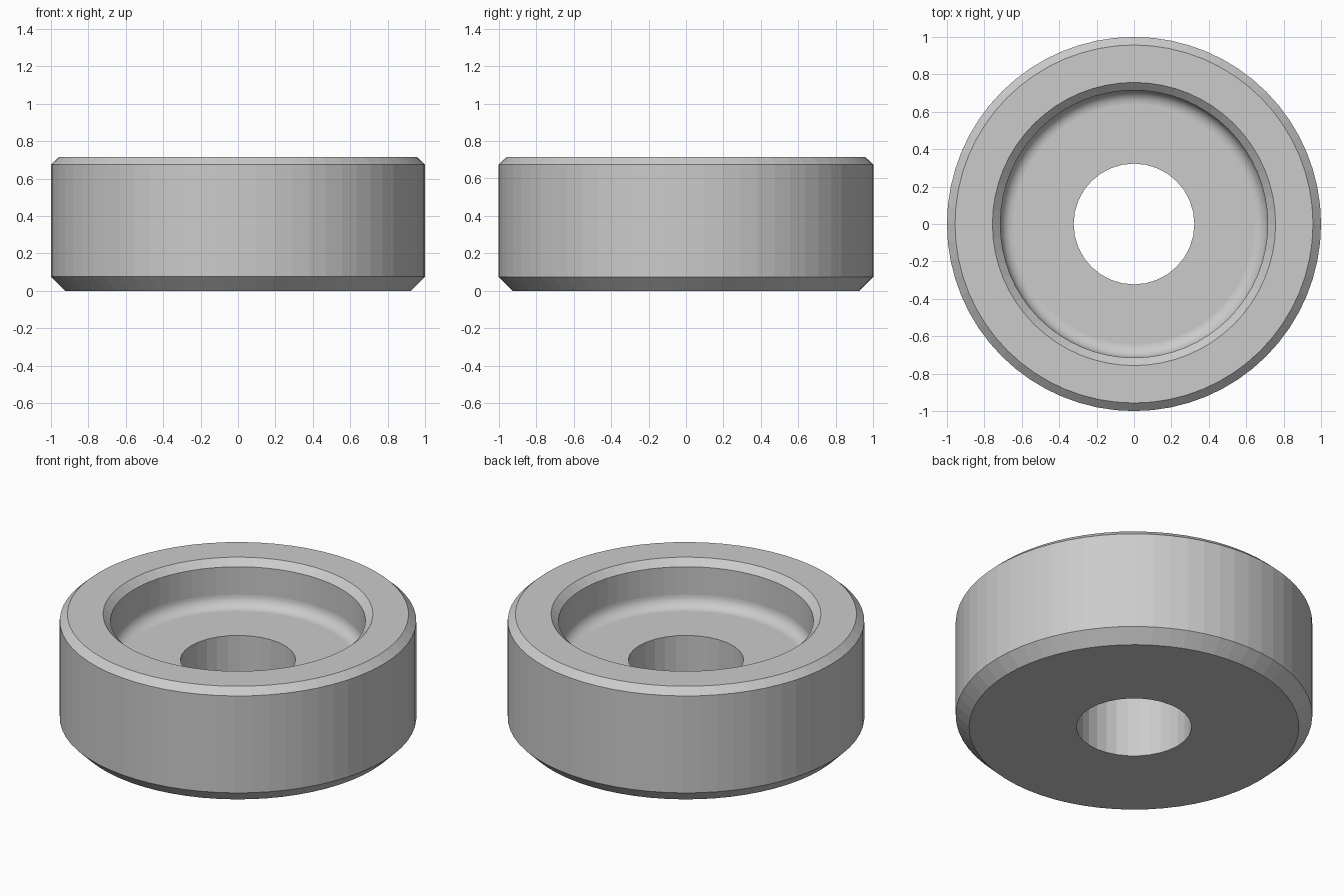
import bpy, bmesh, math

if "Cube" in bpy.data.objects:
    bpy.data.objects.remove(bpy.data.objects["Cube"])

SEG = 64
R_FIL, Z_FLOOR, R_POCKET = 0.07, 0.433, 0.715

# Half section from the underside edge, over the rim, into the pocket
outer = [(0.925, 0), (1, 0.075), (1, 0.675), (0.957, 0.715),
         (0.757, 0.715), (R_POCKET, 0.675)]
fillet = [(R_POCKET - R_FIL + R_FIL * math.cos(a), Z_FLOOR + R_FIL - R_FIL * math.sin(a))
          for a in (math.pi / 2 * i / 8 for i in range(9))]
profile = outer + fillet

# Round body with pocket, capped by the underside and the pocket floor
bm = bmesh.new()
rings = [[bm.verts.new((r * math.cos(2 * math.pi * k / SEG),
                        r * math.sin(2 * math.pi * k / SEG), z)) for k in range(SEG)]
         for r, z in profile]
for i, (a, b) in enumerate(zip(rings, rings[1:])):
    for k in range(SEG):
        n = (k + 1) % SEG
        f = bm.faces.new((a[k], a[n], b[n], b[k]))
        f.smooth = i >= len(outer)
bm.faces.new(rings[0][::-1])
bm.faces.new(rings[-1])
bmesh.ops.recalc_face_normals(bm, faces=bm.faces)
mesh = bpy.data.meshes.new("cup_body")
bm.to_mesh(mesh)
bm.free()
body = bpy.data.objects.new("cup_body", mesh)
bpy.context.collection.objects.link(body)

# Central through hole
bpy.ops.mesh.primitive_cylinder_add(vertices=32, radius=0.323, depth=2)
cutter = bpy.context.object
cutter.name = "hole_cutter"
cutter.hide_render = True
cutter.display_type = 'WIRE'
mod = body.modifiers.new("hole", 'BOOLEAN')
mod.operation = 'DIFFERENCE'
mod.solver = 'EXACT'
mod.object = cutter
bpy.context.view_layer.objects.active = body
bpy.ops.object.modifier_apply(modifier=mod.name)
bpy.data.objects.remove(cutter)
